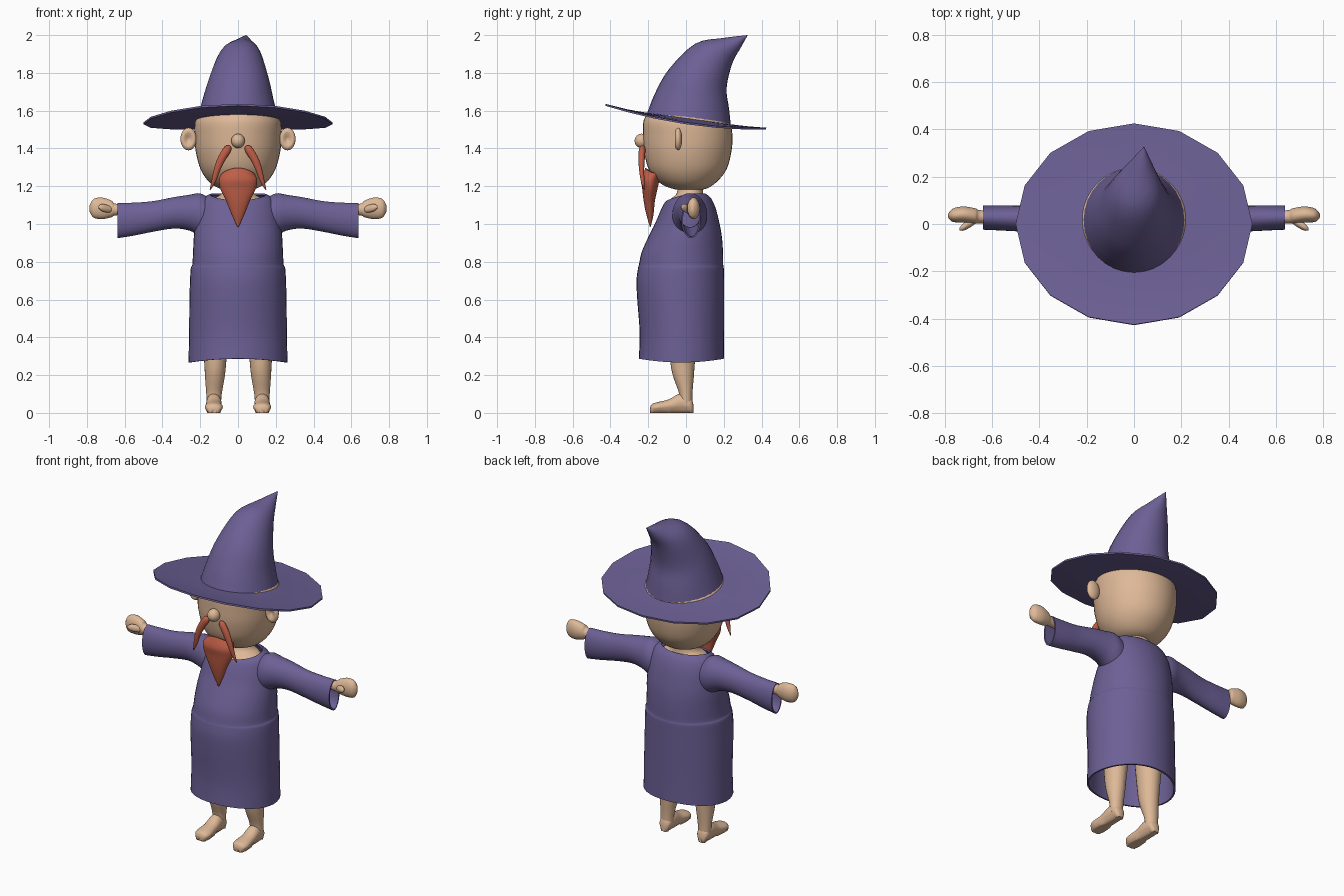
import bpy, bmesh
from math import sin, cos, pi, radians
from mathutils import Vector as V

cube = bpy.data.objects.get("Cube")
if cube:
    bpy.data.objects.remove(cube, do_unlink=True)


def material(name, rgb):
    m = bpy.data.materials.new(name)
    m.use_nodes = True
    m.diffuse_color = (*rgb, 1)
    m.node_tree.nodes["Principled BSDF"].inputs["Base Color"].default_value = (*rgb, 1)
    return m


PURPLE = material("purple cloth", (0.15, 0.117, 0.3))
SKIN = material("skin", (0.73, 0.48, 0.31))
RED = material("red hair", (0.52, 0.11, 0.06))


def finish(name, bm, mat, mirror=False, thick=0, angle=50):
    """Turn a bmesh into a shaded object, optionally mirrored or given thickness."""
    bmesh.ops.recalc_face_normals(bm, faces=bm.faces)
    mesh = bpy.data.meshes.new(name)
    bm.to_mesh(mesh)
    bm.free()
    mesh.materials.append(mat)
    ob = bpy.data.objects.new(name, mesh)
    bpy.context.collection.objects.link(ob)
    bpy.ops.object.select_all(action='DESELECT')
    ob.select_set(True)
    bpy.context.view_layer.objects.active = ob
    if thick:
        ob.modifiers.new("thickness", 'SOLIDIFY').thickness = thick
        bpy.ops.object.modifier_apply(modifier="thickness")
    if mirror:
        ob.modifiers.new("mirror", 'MIRROR')
        bpy.ops.object.modifier_apply(modifier="mirror")
    bpy.ops.object.shade_smooth_by_angle(angle=radians(angle))
    return ob


def spline(a, b, c, d, t):
    return (b * 2 + (c - a) * t + (a * 2 - b * 5 + c * 4 - d) * t * t
            + (b * 3 - a - c * 3 + d) * t ** 3) * 0.5


def loft(name, rings, mat, n=32, steps=4, caps=True, **kw):
    """Skin a smooth surface over rings of (centre, u axis, v axis, side sag)."""
    dense = []
    for i in range(len(rings) - 1):
        four = [rings[min(max(i + k, 0), len(rings) - 1)] for k in (-1, 0, 1, 2)]
        dense += [[spline(*p, s / steps) for p in zip(*four)] for s in range(steps)]
    dense.append(rings[-1])
    bm = bmesh.new()
    loops = []
    for c, u, v, sag in dense:
        angles = [2 * pi * j / n for j in range(n)]
        loops.append([bm.verts.new(c + u * cos(a) + v * sin(a) - V((0, 0, sag * cos(a) ** 2)))
                      for a in angles])
    for lo, hi in zip(loops, loops[1:]):
        for j in range(n):
            k = (j + 1) % n
            bm.faces.new((lo[j], lo[k], hi[k], hi[j]))
    if caps:
        bm.faces.new(loops[0])
        bm.faces.new(loops[-1])
    return finish(name, bm, mat, **kw)


def upright(fy, fz, by, bz, rx, cx=0, sag=0):
    """Ring given by its front and back points and its half width."""
    return (V((cx, (fy + by) / 2, (fz + bz) / 2)), V((rx, 0, 0)),
            V((0, by - fy, bz - fz)) / 2, sag)


def sideways(x, y, ry, z, rz):
    """Ring facing along x."""
    return V((x, y, z)), V((0, ry, 0)), V((0, 0, rz)), 0


def ball(name, loc, size, mat, dish=0, **kw):
    bm = bmesh.new()
    bmesh.ops.create_uvsphere(bm, u_segments=24, v_segments=16, radius=1)
    for p in bm.verts:
        # poles point to front and back; dish hollows the front
        x, y, z = p.co.x, -p.co.z, p.co.y
        r = (x * x + z * z) ** 0.5
        if y < 0 and r < 0.7:
            y += dish * (0.7 - r)
        p.co = V((x * size[0], y * size[1], z * size[2])) + V(loc)
    return finish(name, bm, mat, **kw)


# Robe with a soft fold at the waist, open hem and collar
loft("robe", [
    upright(-.25, .287, .202, .287, .262, sag=.02),
    upright(-.245, .42, .2, .42, .259),
    upright(-.258, .6, .2, .6, .257),
    upright(-.262, .7, .2, .7, .254),
    upright(-.254, .765, .2, .765, .25),
    upright(-.249, .785, .197, .785, .242),
    upright(-.235, .85, .196, .85, .238),
    upright(-.2, .93, .19, .93, .234),
    upright(-.165, 1.0, .178, 1.0, .225),
    upright(-.135, 1.07, .158, 1.08, .212),
    upright(-.115, 1.11, .133, 1.135, .187, sag=-.01),
    upright(-.1, 1.125, .105, 1.16, .15, sag=-.014),
], PURPLE, n=40, caps=False, thick=.01)

# Wide open sleeves
loft("sleeves", [
    sideways(.14, .02, .085, 1.03, .1),
    sideways(.2, .02, .092, 1.05, .112),
    sideways(.26, .02, .08, 1.06, .094),
    sideways(.34, .022, .067, 1.059, .083),
    sideways(.45, .022, .056, 1.04, .081),
    sideways(.55, .025, .053, 1.026, .087),
    sideways(.637, .027, .051, 1.018, .093),
], PURPLE, caps=False, thick=.008, mirror=True)

# Forearms with closed fists, and thumbs pointing forward
loft("hands", [
    sideways(.45, .03, .03, 1.075, .03),
    sideways(.635, .03, .027, 1.076, .029),
    sideways(.67, .034, .032, 1.08, .044),
    sideways(.72, .04, .034, 1.083, .057),
    sideways(.765, .037, .028, 1.083, .049),
    sideways(.785, .035, .008, 1.083, .018),
], SKIN, mirror=True)
loft("thumbs", [
    sideways(.655, .025, .012, 1.075, .014),
    sideways(.69, .005, .018, 1.08, .02),
    sideways(.72, -.012, .016, 1.087, .019),
    sideways(.738, -.022, .004, 1.09, .006),
], SKIN, n=16, mirror=True)

# Legs and feet
loft("legs", [
    upright(-.038, .04, .034, .04, .038, .128),
    upright(-.036, .1, .034, .1, .041, .127),
    upright(-.07, .2, .042, .2, .053, .122),
    upright(-.085, .3, .05, .3, .061, .12),
    upright(-.1, .6, .08, .6, .09, .115),
], SKIN, n=24, mirror=True)


def foot_ring(y, rx, height):
    return V((.128, y, height / 2 + .004)), V((rx, 0, 0)), V((0, 0, height / 2)), 0


feet = loft("feet", [
    foot_ring(.04, .012, .035), foot_ring(.025, .034, .075),
    foot_ring(-.03, .04, .098), foot_ring(-.09, .042, .068),
    foot_ring(-.15, .048, .053), foot_ring(-.18, .037, .043),
    foot_ring(-.19, .015, .025),
], SKIN, n=24, mirror=True)
for p in feet.data.vertices:
    # flat soles
    if p.co.z < .015:
        p.co.z = 0

# Neck and head
loft("neck", [
    upright(-.1, 1.1, .1, 1.12, .155),
    upright(-.085, 1.13, .095, 1.14, .13),
    upright(-.05, 1.16, .09, 1.165, .085),
    upright(-.04, 1.22, .09, 1.22, .072),
], SKIN)
loft("head", [
    upright(.02, 1.178, .04, 1.178, .01),
    upright(-.06, 1.184, .11, 1.188, .09),
    upright(-.135, 1.215, .165, 1.225, .15),
    upright(-.195, 1.285, .215, 1.29, .197),
    upright(-.221, 1.38, .24, 1.38, .223),
    upright(-.227, 1.47, .246, 1.46, .23),
    upright(-.224, 1.55, .236, 1.53, .228),
    upright(-.19, 1.6, .21, 1.56, .2),
], SKIN, n=40)
ball("nose", (0, -.235, 1.44), (.036, .037, .038), SKIN)
ball("ears", (.262, -.042, 1.45), (.043, .022, .06), SKIN, dish=1.5, mirror=True)

# Pointed beard
loft("beard", [
    upright(-.215, 1.297, -.13, 1.295, .082, sag=.025),
    upright(-.238, 1.24, -.14, 1.24, .1),
    upright(-.232, 1.19, -.15, 1.19, .095),
    upright(-.224, 1.12, -.165, 1.12, .062),
    upright(-.21, 1.05, -.172, 1.05, .034),
    upright(-.191, .985, -.187, .985, .003),
], RED)


def whisker(x, y, z, w, tilt):
    t = radians(tilt)
    return V((x, y, z)), V((cos(t), 0, sin(t))) * w, V((0, w * .8, 0)), 0


# Drooping moustache halves
loft("moustache", [
    whisker(.038, -.228, 1.409, .007, 55),
    whisker(.055, -.232, 1.395, .021, 48),
    whisker(.087, -.235, 1.345, .021, 32),
    whisker(.11, -.235, 1.29, .017, 20),
    whisker(.128, -.23, 1.23, .012, 17),
    whisker(.148, -.222, 1.18, .002, 25),
], RED, n=16, mirror=True)

# Faceted hat brim, tilted up at the front
loft("hat_brim", [
    upright(-.425, 1.636, .425, 1.51, .5, sag=.035),
    upright(-.31, 1.607, .33, 1.517, .36, sag=.015),
    upright(-.2, 1.588, .235, 1.528, .213),
], PURPLE, n=16, steps=2, caps=False, thick=.01)

# Bent hat crown
loft("hat_crown", [
    upright(-.205, 1.588, .237, 1.525, .215),
    upright(-.165, 1.69, .228, 1.61, .19),
    upright(-.09, 1.82, .215, 1.72, .158, .005),
    upright(.05, 1.955, .245, 1.85, .108, .012),
    upright(.2, 1.985, .288, 1.93, .05, .028),
    upright(.324, 2.0, .326, 1.998, .002, .042),
], PURPLE, n=32, caps=False)
